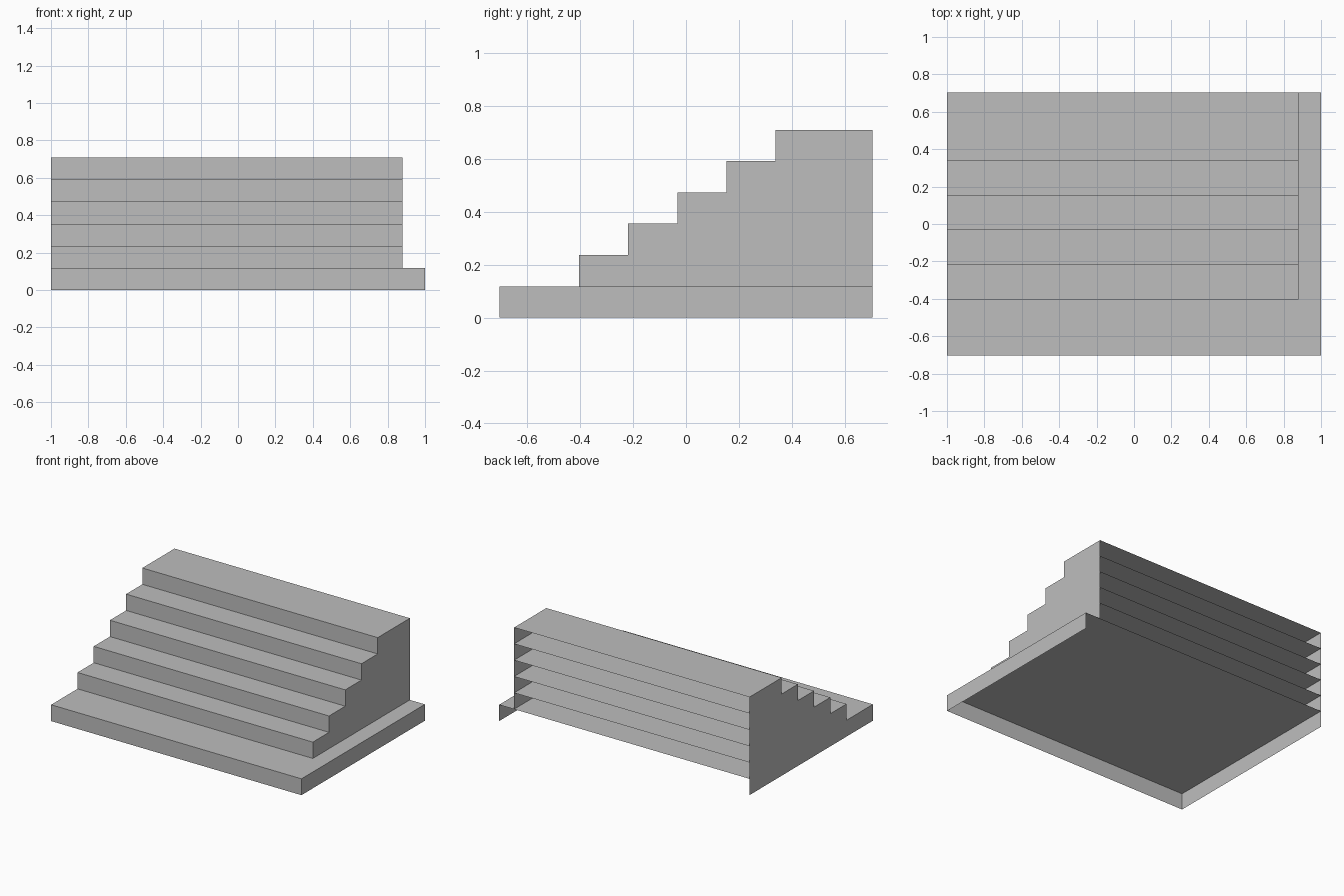
import bpy
import bmesh

cube = bpy.data.objects.get("Cube")
if cube:
    bpy.data.objects.remove(cube, do_unlink=True)

STEP_RISE = 0.118
STEP_RUN = 0.185
BACK = 0.704
LEFT_END = 0.88

grey = bpy.data.materials.new("plain_grey")
grey.use_nodes = True
colour = (0.515, 0.515, 0.515, 1)
grey.diffuse_color = colour
grey.node_tree.nodes["Principled BSDF"].inputs["Base Color"].default_value = colour


def open_box(name, x_max, y_front, z_low):
    """Thin shell with a top, a front and two sides; the back and underside are open."""
    low = (-1, y_front, z_low)
    high = (x_max, BACK, z_low + STEP_RISE)
    bm = bmesh.new()
    bmesh.ops.create_cube(bm, size=1)
    for v in bm.verts:
        v.co = [h if c > 0 else l for c, l, h in zip(v.co, low, high)]
    bm.normal_update()
    hidden = [f for f in bm.faces if f.normal.y > 0.5 or f.normal.z < -0.5]
    bmesh.ops.delete(bm, geom=hidden, context='FACES')
    mesh = bpy.data.meshes.new(name)
    bm.to_mesh(mesh)
    bm.free()
    mesh.materials.append(grey)
    obj = bpy.data.objects.new(name, mesh)
    bpy.context.collection.objects.link(obj)
    return obj


# Wide base, with a ledge along the front and one side
open_box("base", 1, -BACK, 0)

# Five steps, each running through to the open back
for i in range(5):
    open_box(f"step_{i + 1}", LEFT_END, -0.403 + i * STEP_RUN, (i + 1) * STEP_RISE)
